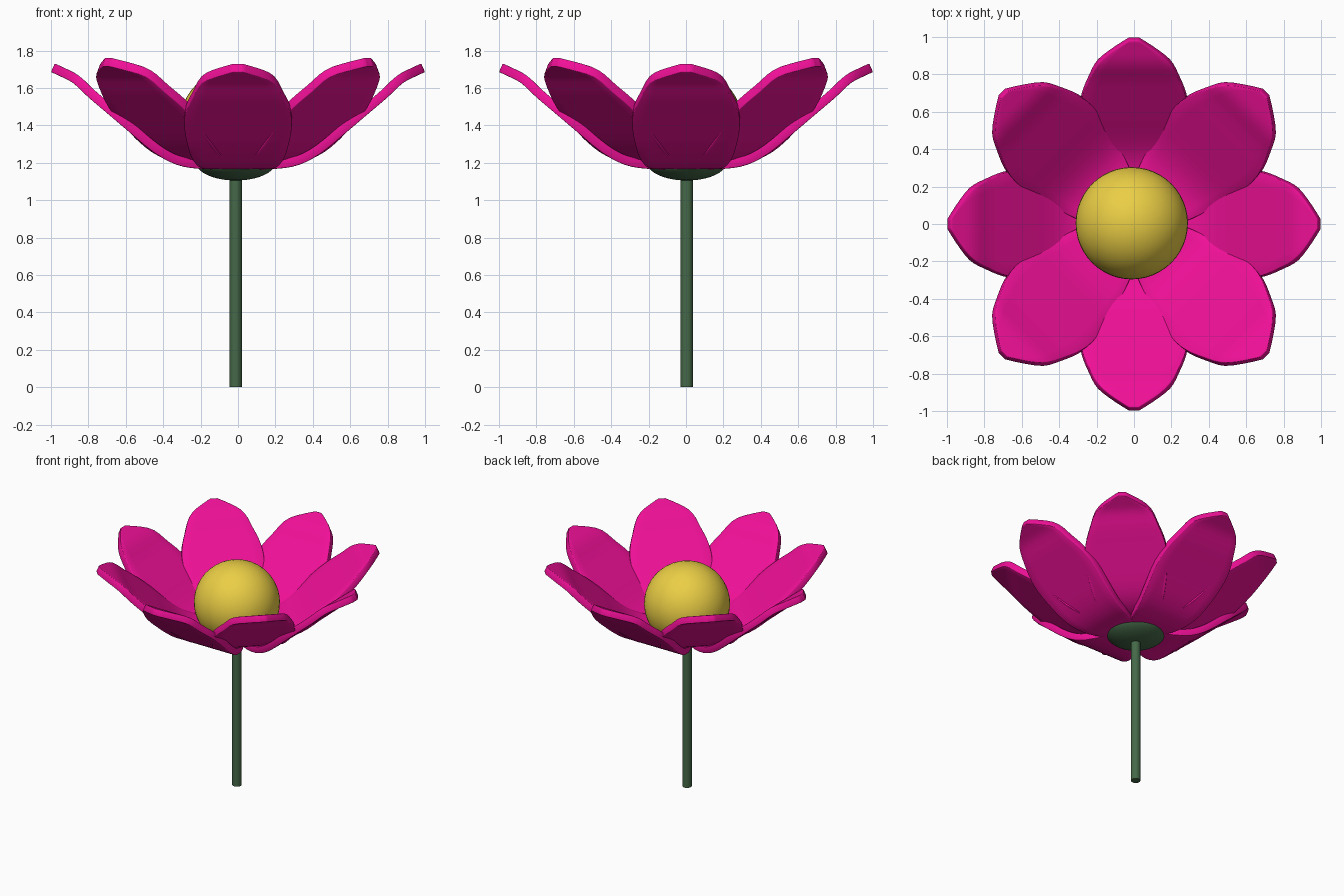
import bpy, bmesh, math

if "Cube" in bpy.data.objects:
    bpy.data.objects.remove(bpy.data.objects["Cube"])

CX, CY = -0.012, 0.004   # axis of stem and centre


def material(name, rgb):
    m = bpy.data.materials.new(name)
    m.diffuse_color = (*rgb, 1)
    m.use_nodes = True
    m.node_tree.nodes["Principled BSDF"].inputs["Base Color"].default_value = m.diffuse_color
    return m


pink = material("pink", (0.87, 0.005, 0.31))
yellow = material("yellow", (0.83, 0.62, 0.06))
green = material("green", (0.06, 0.14, 0.065))


def spline(pts, t):
    """Smooth curve through pts, t in 0..1."""
    n = len(pts) - 1
    i = min(int(t * n), n - 1)
    f = t * n - i
    a, b, c, d = (pts[min(max(i + k, 0), n)] for k in (-1, 0, 1, 2))
    return [0.5 * (2 * q + (r - p) * f + (2 * p - 5 * q + 4 * r - s) * f * f
                   + (3 * q - p - 3 * r + s) * f ** 3)
            for p, q, r, s in zip(a, b, c, d)]


# Petal underside: distance from axis, height, half width
PETAL = [(0.0, 1.165, 0.07), (0.2, 1.167, 0.18), (0.33, 1.19, 0.225),
         (0.45, 1.255, 0.26), (0.6, 1.38, 0.287), (0.7, 1.465, 0.28),
         (0.8, 1.55, 0.24), (0.88, 1.625, 0.195), (0.95, 1.662, 0.105),
         (1.0, 1.685, 0.025)]
ROWS, COLS = 27, 8


def petal_mesh():
    bm = bmesh.new()
    grid = []
    for i in range(ROWS + 1):
        u, z, w = spline(PETAL, i / ROWS)
        grid.append([bm.verts.new((u, w * (2 * j / COLS - 1), z))
                     for j in range(COLS + 1)])
    for a, b in zip(grid, grid[1:]):
        for j in range(COLS):
            bm.faces.new((a[j], b[j], b[j + 1], a[j + 1]))
    me = bpy.data.meshes.new("petal")
    bm.to_mesh(me)
    bm.free()
    me.materials.append(pink)
    return me


def smooth(ob, angle=40):
    bpy.ops.object.select_all(action='DESELECT')
    ob.select_set(True)
    bpy.context.view_layer.objects.active = ob
    bpy.ops.object.shade_smooth_by_angle(angle=math.radians(angle))


# Eight petals, the diagonal ring slightly higher
mesh = petal_mesh()
for k in range(8):
    ob = bpy.data.objects.new(f"petal_{k + 1}", mesh)
    bpy.context.collection.objects.link(ob)
    ob.rotation_euler.z = k * math.pi / 4
    ob.location.z = 0.03 * (k % 2)
    s = ob.modifiers.new("thickness", 'SOLIDIFY')
    s.thickness, s.offset = 0.05, 1
    b = ob.modifiers.new("rim", 'BEVEL')
    b.width, b.segments = 0.014, 2
    b.limit_method, b.angle_limit = 'ANGLE', math.radians(50)
    if k == 0:
        for p in mesh.polygons:
            p.use_smooth = True


def ball(name, radius, z, squash, mat):
    bpy.ops.mesh.primitive_uv_sphere_add(segments=48, ring_count=24,
                                         radius=radius, location=(CX, CY, z))
    ob = bpy.context.object
    ob.name = name
    ob.scale.z = squash
    ob.data.materials.append(mat)
    smooth(ob)


# Yellow centre and green cup under the petals
ball("flower_centre", 0.3, 1.405, 1, yellow)
ball("base_cup", 0.215, 1.205, 0.465, green)

# Stem
bpy.ops.mesh.primitive_cylinder_add(vertices=32, radius=0.033, depth=1.15,
                                    location=(CX, CY, 0.575))
stem = bpy.context.object
stem.name = "stem"
stem.data.materials.append(green)
smooth(stem)
